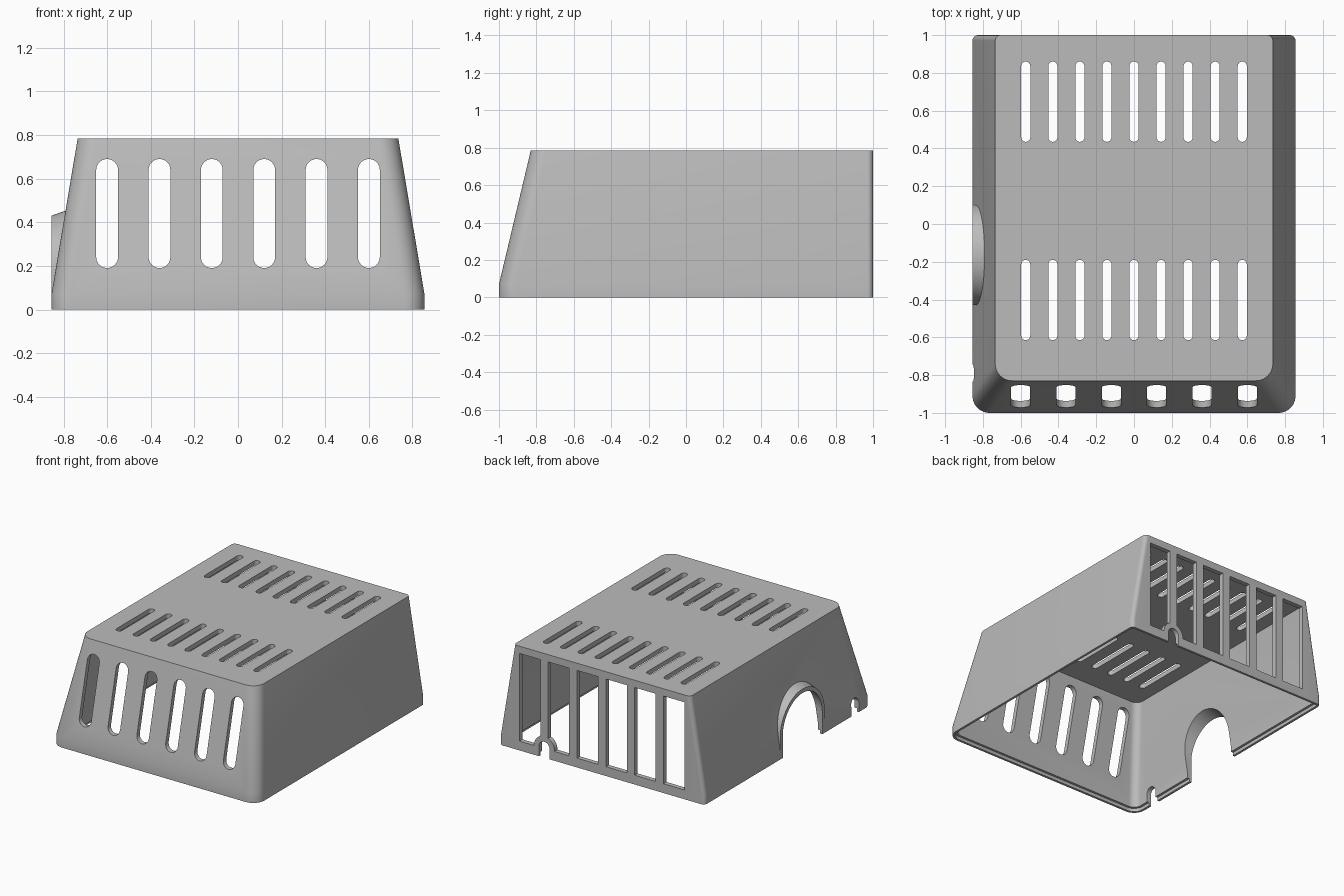
import bpy, bmesh
from math import sin, cos, pi
from mathutils import Vector

if "Cube" in bpy.data.objects:
    bpy.data.objects.remove(bpy.data.objects["Cube"], do_unlink=True)

HEIGHT, SKIRT, WALL = 0.785, 0.07, 0.035

grey = bpy.data.materials.new("plain grey")
grey.use_nodes = True
colour = (0.5, 0.5, 0.5, 1)
grey.diffuse_color = colour
grey.node_tree.nodes["Principled BSDF"].inputs["Base Color"].default_value = colour


def finish(name, bm):
    bmesh.ops.recalc_face_normals(bm, faces=bm.faces)
    mesh = bpy.data.meshes.new(name)
    bm.to_mesh(mesh)
    bm.free()
    mesh.materials.append(grey)
    obj = bpy.data.objects.new(name, mesh)
    bpy.context.collection.objects.link(obj)
    return obj


def skin(bm, rings):
    """Join equal rings of points into a closed solid."""
    rings = [[bm.verts.new(p) for p in ring] for ring in rings]
    n = len(rings[0])
    for low, high in zip(rings, rings[1:]):
        for i in range(n):
            j = (i + 1) % n
            bm.faces.new((low[i], low[j], high[j], high[i]))
    bm.faces.new(rings[0])
    bm.faces.new(rings[-1])


def shell_ring(z, inset, steps=10):
    """Rounded plan outline of the sloping shell at height z."""
    t = max(0, (z - SKIRT) / (HEIGHT - SKIRT))
    hx = 0.855 - 0.12 * t - inset
    front, back = -1 + 0.17 * t + inset, 1 - inset
    rf, rb = 0.09 - inset, max(0.03 - inset, 0.006)
    corners = ((hx - rb, back - rb, rb, 0), (rb - hx, back - rb, rb, 1),
               (rf - hx, front + rf, rf, 2), (hx - rf, front + rf, rf, 3))
    return [Vector((cx + r * cos(a), cy + r * sin(a), z))
            for cx, cy, r, q in corners
            for a in [(q + k / steps) * pi / 2 for k in range(steps + 1)]]


def shell(name, inset, *heights):
    bm = bmesh.new()
    skin(bm, [shell_ring(z, inset) for z in heights])
    return finish(name, bm)


def arch(c, spring, r, bottom, steps=32):
    """Round-topped outline with straight legs."""
    top = [(c + r * cos(pi * k / steps), spring + r * sin(pi * k / steps))
           for k in range(steps + 1)]
    return [(c + r, bottom)] + top + [(c - r, bottom)]


def slot(c, low, high, width, steps=12):
    """Upright outline with two round ends."""
    r = width / 2
    ends = ((high - r, 0), (low + r, pi))
    return [(c + r * cos(s + pi * k / steps), v + r * sin(s + pi * k / steps))
            for v, s in ends for k in range(steps + 1)]


def along_x(u, v, d):
    return Vector((d, u, v))


def along_y(u, v, d):
    return Vector((u, d, v))


def along_z(u, v, d):
    return Vector((u, v, d))


def hooded(u, v, d):
    """Along x, with the arch rising toward the inside."""
    return Vector((d, u, v + 0.36 * (d + 0.855) if v > 0 else v))


def prisms(name, outlines, place, a, b):
    bm = bmesh.new()
    for pts in outlines:
        skin(bm, [[place(u, v, d) for u, v in pts] for d in (a, b)])
    return finish(name, bm)


def combine(target, tool, operation):
    mod = target.modifiers.new(operation.lower(), "BOOLEAN")
    mod.operation, mod.solver, mod.object = operation, "EXACT", tool
    tool.hide_render = True
    bpy.context.view_layer.update()
    deps = bpy.context.evaluated_depsgraph_get()
    mesh = bpy.data.meshes.new_from_object(target.evaluated_get(deps))
    target.modifiers.clear()
    target.data = mesh
    bpy.data.objects.remove(tool, do_unlink=True)


# Sloping cover with the side arch hood, then hollowed out
cover = shell("vented_cover", 0, 0, SKIRT, HEIGHT)
ARCH_Y, ARCH_Z = -0.165, 0.165
hood = prisms("arch_hood", [arch(ARCH_Y, ARCH_Z, 0.265, 0)], hooded, -0.855, -0.76)
combine(cover, hood, "UNION")
combine(cover, shell("cavity", WALL, -0.1, SKIRT, HEIGHT - WALL), "DIFFERENCE")
combine(cover, shell("bottom_rebate", WALL / 2, -0.1, 0.025), "DIFFERENCE")

# Vents in front, back and roof
columns = [0.24 * (i - 2.5) for i in range(6)]
front_vents = [slot(x, 0.19, 0.69, 0.1) for x in columns]
combine(cover, prisms("front_vents", front_vents, along_y, -1.1, -0.7), "DIFFERENCE")

w = 0.0875
back_vents = [[(x - w, 0.07), (x + w, 0.07), (x + w, 0.73), (x - w, 0.73)] for x in columns]
combine(cover, prisms("back_vents", back_vents, along_y, 0.9, 1.1), "DIFFERENCE")

roof_vents = [slot(0.1433 * (i - 4), low, low + 0.425, 0.048)
              for i in range(9) for low in (-0.615, 0.435)]
combine(cover, prisms("roof_vents", roof_vents, along_z, 0.7, 0.9), "DIFFERENCE")

# Cable outlet on the back, with its reinforcing boss
boss = prisms("cable_boss", [arch(0.48, 0.075, 0.085, 0.04)], along_y, 1 - WALL, 1)
combine(cover, boss, "UNION")
combine(cover, prisms("back_outlet", [arch(0.48, 0.075, 0.045, -0.1)], along_y, 0.9, 1.1),
        "DIFFERENCE")

# Large arch and small cable notch in the right side
combine(cover, prisms("side_arch", [arch(ARCH_Y, ARCH_Z, 0.235, -0.1)], hooded, -0.95, -0.65),
        "DIFFERENCE")
combine(cover, prisms("side_notch", [arch(-0.79, 0.075, 0.045, -0.1)], along_x, -0.95, -0.75),
        "DIFFERENCE")

# Smooth the rounded corners, keep the edges crisp
bpy.ops.object.select_all(action="DESELECT")
cover.select_set(True)
bpy.context.view_layer.objects.active = cover
bpy.ops.object.shade_smooth_by_angle(angle=pi / 6)
